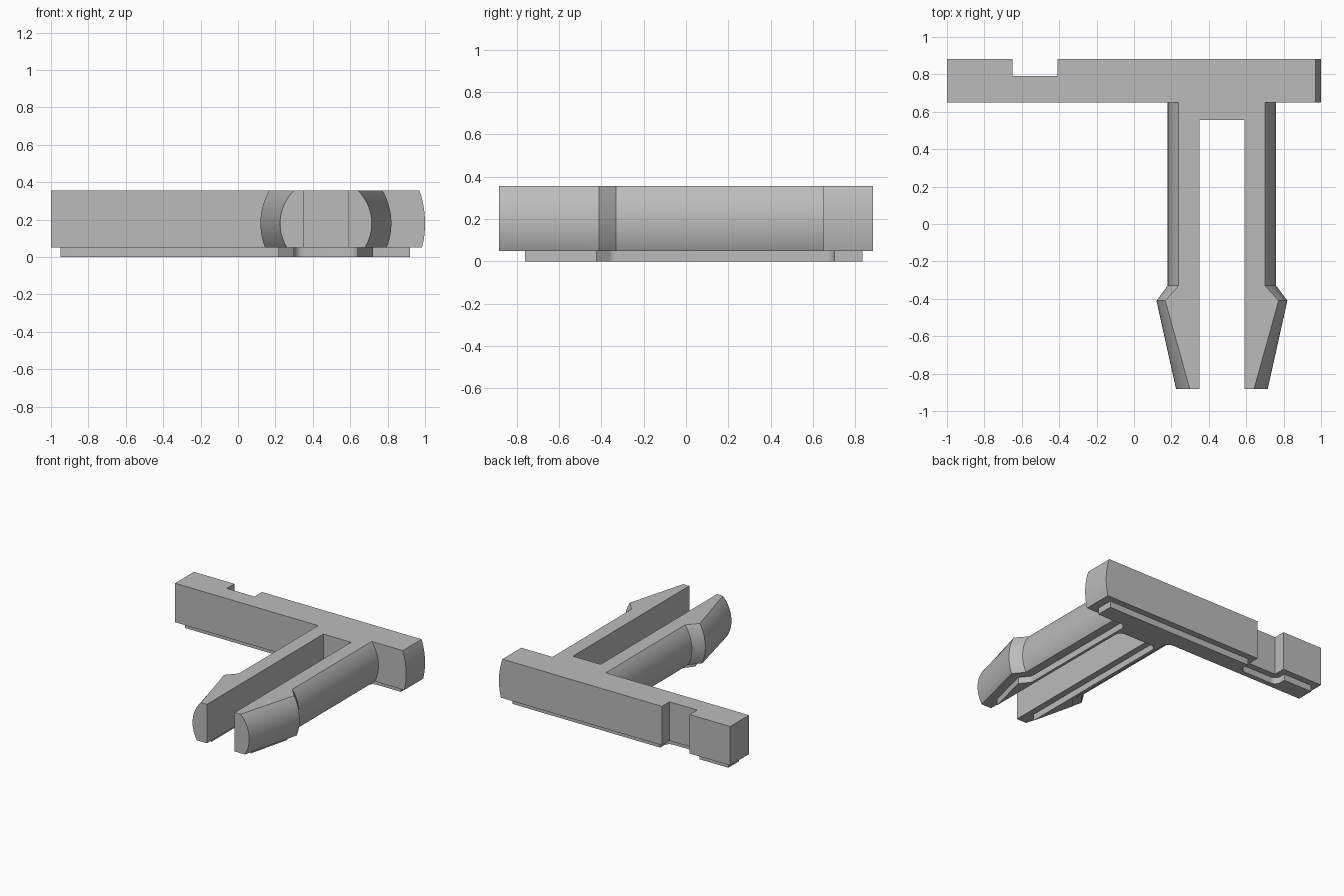
import bpy, bmesh
from math import sqrt
from mathutils import Vector

if "Cube" in bpy.data.objects:
    bpy.data.objects.remove(bpy.data.objects["Cube"])

AXIS_X, AXIS_Z = 0.47, 0.18      # centre line of the round snap pin
Z0, Z1 = 0.05, 0.355             # flat underside and top of the body
END_Y = 0.883
BAR_Y, NOTCH_Y = 0.65, 0.79
SLOT_HALF, SLOT_Y = 0.12, 0.555

grey = bpy.data.materials.new("plain grey")
grey.use_nodes = True
grey.diffuse_color = (0.5, 0.5, 0.5, 1)
grey.node_tree.nodes["Principled BSDF"].inputs["Base Color"].default_value = (0.5, 0.5, 0.5, 1)


def loft(name, rings):
    """Closed solid through rings of equal point count."""
    bm = bmesh.new()
    loops = [[bm.verts.new(p) for p in ring] for ring in rings]
    n = len(loops[0])
    for a, b in zip(loops, loops[1:]):
        for i in range(n):
            j = (i + 1) % n
            bm.faces.new((a[i], a[j], b[j], b[i]))
    bm.faces.new(loops[0])
    bm.faces.new(loops[-1])
    bmesh.ops.recalc_face_normals(bm, faces=bm.faces)
    mesh = bpy.data.meshes.new(name)
    bm.to_mesh(mesh)
    bm.free()
    mesh.materials.append(grey)
    obj = bpy.data.objects.new(name, mesh)
    bpy.context.collection.objects.link(obj)
    bpy.ops.object.select_all(action='DESELECT')
    obj.select_set(True)
    bpy.context.view_layer.objects.active = obj
    bpy.ops.object.shade_smooth_by_angle()
    return obj


def section(y, radius, inner, side=1, steps=20):
    """Flat inner side, round outer side, cut flat above and below."""
    pts = [(AXIS_X + side * inner, y, Z0)]
    for i in range(steps + 1):
        z = Z0 + (Z1 - Z0) * i / steps
        x = sqrt(radius ** 2 - (z - AXIS_Z) ** 2)
        pts.append((AXIS_X + side * x, y, z))
    return pts + [(AXIS_X + side * inner, y, Z1)]


def block(name, x0, x1, y0, y1):
    return loft(name, [[(x0, y, Z0), (x1, y, Z0), (x1, y, Z1), (x0, y, Z1)] for y in (y0, y1)])


def inset(points, d):
    """Inset a counter-clockwise outline, rounding its inner corners."""
    pts = [Vector(p) for p in points]
    result = []
    for i, p in enumerate(pts):
        e1 = (p - pts[i - 1]).normalized()
        e2 = (pts[(i + 1) % len(pts)] - p).normalized()
        n1, n2 = Vector((-e1.y, e1.x)), Vector((-e2.y, e2.x))
        if e1.x * e2.y - e1.y * e2.x > 0:
            result.append(p + d * (n1 + n2) / (1 + n1.dot(n2)))
        else:
            for k in range(9):
                result.append(p + d * n1.lerp(n2, k / 8).normalized())
    return result


# Cross bar: full-depth front, back split by the notch
BAR_END = 0.53
loft("bar_front", [section(y, BAR_END, -1 - AXIS_X) for y in (BAR_Y, NOTCH_Y)])
loft("bar_back", [section(y, BAR_END, -0.41 - AXIS_X) for y in (NOTCH_Y, END_Y)])
block("bar_back_end", -1, -0.65, NOTCH_Y, END_Y)

# Neck closing the slot between the legs
block("neck", AXIS_X - SLOT_HALF, AXIS_X + SLOT_HALF, SLOT_Y, BAR_Y)

# Barbed snap legs
STATIONS = [(BAR_Y, 0.29), (-0.33, 0.29), (-0.41, 0.35), (-END_Y, 0.245)]
for name, side in (("left_leg", 1), ("right_leg", -1)):
    loft(name, [section(y, r, SLOT_HALF, side) for y, r in STATIONS])

# Raised foot under the body, following its outline
leg = [(0.228, BAR_Y), (0.228, -0.33), (0.163, -0.41), (0.35, -1.174), (0.35, SLOT_Y)]
outline = [(-1, BAR_Y)] + leg + [(2 * AXIS_X - x, y) for x, y in reversed(leg)]
outline += [(0.97, BAR_Y), (0.97, END_Y), (-0.41, END_Y), (-0.41, NOTCH_Y),
            (-0.65, NOTCH_Y), (-0.65, END_Y), (-1, END_Y)]
foot = inset(outline, 0.05)
loft("foot", [[(p.x, p.y, z) for p in foot] for z in (0, Z0)])
